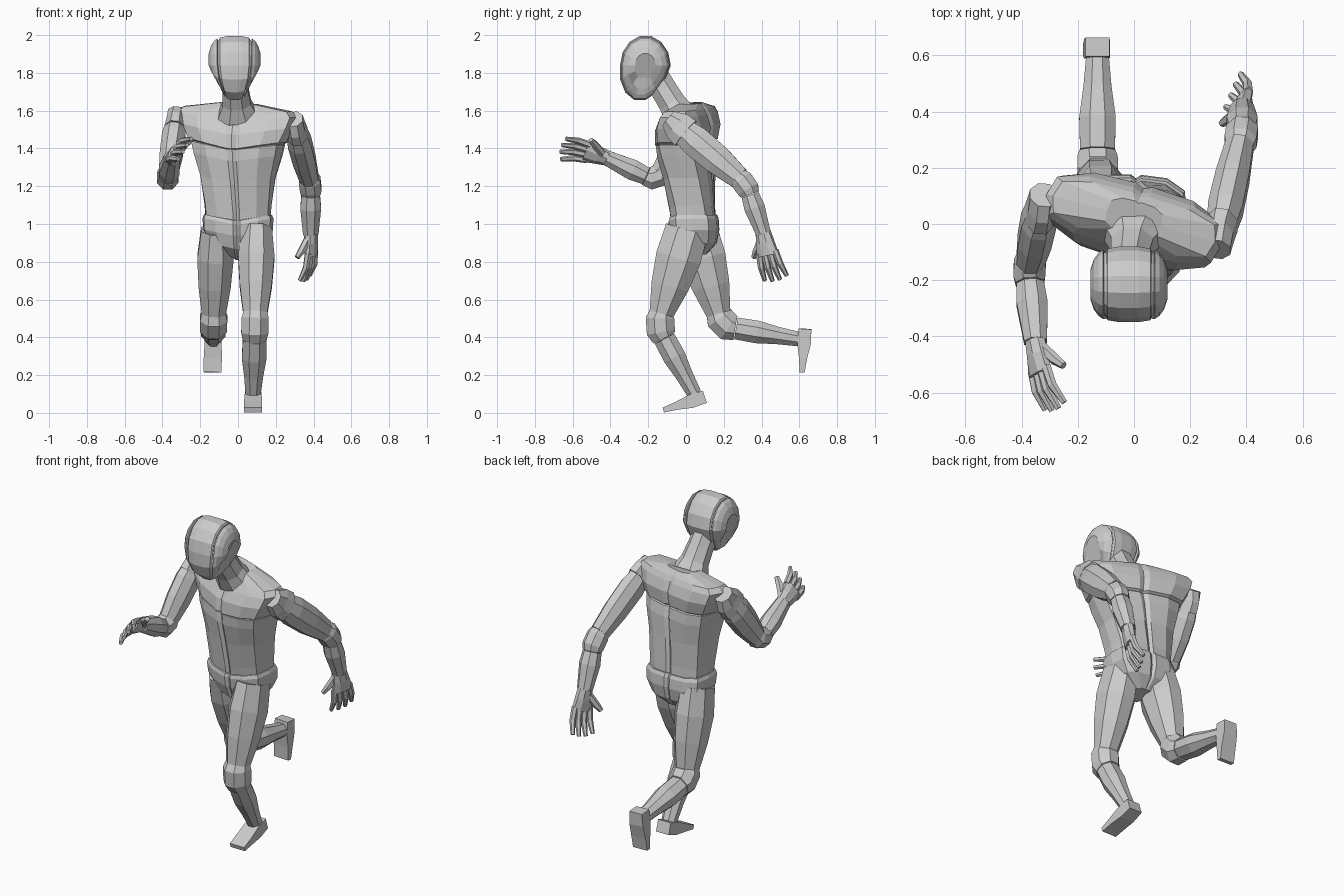
import bpy, bmesh, math
from mathutils import Vector

cube = bpy.data.objects.get("Cube")
if cube:
    bpy.data.objects.remove(cube, do_unlink=True)


def loft(name, rings):
    """Skin a list of equal-length rings and close both ends."""
    bm = bmesh.new()
    loops = [[bm.verts.new(point) for point in ring] for ring in rings]
    count = len(loops[0])
    for low, high in zip(loops, loops[1:]):
        for i in range(count):
            j = (i + 1) % count
            bm.faces.new((low[i], low[j], high[j], high[i]))
    bm.faces.new(loops[0][::-1])
    bm.faces.new(loops[-1])
    bmesh.ops.recalc_face_normals(bm, faces=bm.faces)
    mesh = bpy.data.meshes.new(name)
    bm.to_mesh(mesh)
    bm.free()
    bpy.context.collection.objects.link(bpy.data.objects.new(name, mesh))


def tube(name, points, radii, side=Vector((1, 0, 0)), sides=8):
    """Faceted tube along points; each radius pair is (side, depth)."""
    rings = []
    last = len(points) - 1
    scale = 1 / math.cos(math.pi / sides)
    angles = [(i + 0.5) * math.tau / sides for i in range(sides)]
    for i, (point, (wide, deep)) in enumerate(zip(points, radii)):
        along = (points[min(i + 1, last)] - points[max(i - 1, 0)]).normalized()
        across = (side - along * side.dot(along)).normalized()
        normal = along.cross(across)
        rings.append([point + scale * (across * math.cos(angle) * wide
                                       + normal * math.sin(angle) * deep)
                      for angle in angles])
    loft(name, rings)


def segment(name, start, end, radii, sides=8):
    """Straight tube with its radii spaced evenly."""
    steps = len(radii) - 1
    points = [start.lerp(end, i / steps) for i in range(steps + 1)]
    tube(name, points, radii, sides=sides)


def joint(name, before, centre, after, radius):
    """Bent collar whose ends aim at the neighbouring joints."""
    toward = (before - centre).normalized() * radius
    away = (after - centre).normalized() * radius
    end, middle = (radius * 0.88, radius * 0.88), (radius, radius * 1.05)
    tube(name, [centre + toward, centre + toward * 0.6,
                centre + away * 0.5, centre + away],
         [end, middle, middle, end])


def bent_limb(names, root, hinge, tip, radius, upper, lower):
    """Upper segment, hinge collar and lower segment."""
    up = (root - hinge).normalized() * radius
    down = (tip - hinge).normalized() * radius
    segment(names[0], root, hinge + up * 0.9, upper)
    joint(names[1], root, hinge, tip, radius)
    segment(names[2], hinge + down * 1.05, tip, lower)


# Torso: mirrored cross-section with breastbone and spine grooves
QUARTER = [(1, 0), (0.94, 0.65), (0.6, 0.95), (0.1, 1)]
BACK = QUARTER + [(0, 0.9)] + [(-x, y) for x, y in reversed(QUARTER)]
SECTION = BACK + [(-x, -y) for x, y in BACK[1:-1]]


def torso_part(name, rows, dip=0):
    """Rows are height, half width, half depth; the trunk twists as it rises."""
    rings = []
    for height, wide, deep in rows:
        twist = min(1, max(0.2, (height - 0.95) * 2))
        turn = math.radians(-16) * twist
        lean = 0.1 * abs(height - 1.43)
        ring = []
        for x, y in SECTION:
            sag = dip * max(0, -y) * (1 - abs(x))
            offset = Vector((x * wide, y * deep, 0))
            spun_x = offset.x * math.cos(turn) - offset.y * math.sin(turn)
            spun_y = offset.x * math.sin(turn) + offset.y * math.cos(turn)
            ring.append(Vector((spun_x, spun_y + lean,
                                height - sag - 0.05 * twist * offset.x)))
        rings.append(ring)
    loft(name, rings)


torso_part("pelvis", [(0.84, 0.06, 0.05), (0.9, 0.15, 0.11), (0.97, 0.185, 0.13),
                      (1.03, 0.188, 0.132), (1.05, 0.18, 0.125)], 0.035)
torso_part("abdomen", [(1, 0.17, 0.115), (1.1, 0.178, 0.118), (1.25, 0.2, 0.125),
                       (1.37, 0.235, 0.135), (1.43, 0.25, 0.13), (1.44, 0.24, 0.115)], 0.04)
torso_part("chest_yoke", [(1.43, 0.24, 0.115), (1.445, 0.265, 0.135), (1.52, 0.305, 0.135),
                          (1.58, 0.325, 0.11), (1.61, 0.3, 0.09), (1.64, 0.1, 0.06)], 0.05)

# Neck
segment("neck", Vector((0, -0.03, 1.57)), Vector((-0.02, -0.16, 1.78)),
        [(0.11, 0.085), (0.075, 0.072), (0.068, 0.07), (0.065, 0.07)])

# Head: egg outline narrowing and pushing forward toward the chin
HEAD = Vector((-0.018, -0.215, 1.84))


def head_part(name, offsets, fit):
    """Stack egg outlines across the width, rounding off toward the sides."""
    rings = []
    for offset, scale in zip(offsets, fit):
        scale *= (1 - abs(offset / 0.14) ** 3) ** 0.33
        ring = []
        for i in range(14):
            angle = i * math.tau / 14
            rise = math.sin(angle)
            drop = max(0, -rise)
            ring.append(HEAD + Vector((
                offset * (1 - 0.48 * drop ** 2),
                scale * (0.135 * math.cos(angle) - 0.03 * drop),
                scale * rise * (0.16 + 0.03 * drop))))
        rings.append(ring)
    loft(name, rings)


core = [-0.12, -0.07, 0.07, 0.12]
head_part("head_core", core, [0.95] * 4)
band = [-0.082, -0.076, -0.035, 0.035, 0.076, 0.082]
head_part("face_band", band, [0.95, 1, 1, 1, 1, 0.95])
shell = [0.089, 0.092, 0.108, 0.125, 0.137]
for label, sign in (("left", 1), ("right", -1)):
    head_part(label + "_head_shell", [x * sign for x in shell], [0.95, 1.02, 1.02, 1, 1])


# Hands
def hand(label, wrist, reach, thumbward, curl):
    """Palm, four gently curled fingers and a thumb."""
    reach, thumbward, curl = (v.normalized() for v in (reach, thumbward, curl))

    def digit(name, stations, radii, sides=6):
        points = [wrist + reach * a + thumbward * b + curl * c for a, b, c in stations]
        tube(f"{label}_{name}", points, radii, thumbward, sides)

    digit("palm", [(-0.01, 0, 0), (0.05, 0, 0), (0.12, 0, 0)],
          [(0.038, 0.034), (0.048, 0.032), (0.06, 0.023)], 8)
    slim = [(r, r) for r in (0.016, 0.015, 0.01)]
    for i, finger in enumerate(("little", "ring", "middle", "index")):
        spread = (i - 1.5) * 0.031
        length = 0.145 - 0.4 * abs(spread)
        digit(finger + "_finger", [(0.1, spread, 0), (0.11 + length / 2, spread * 1.2, 0.01),
                                   (0.115 + length, spread * 1.4, 0.045)], slim)
    digit("thumb", [(0.03, 0.025, 0.01), (0.08, 0.07, 0.025), (0.11, 0.1, 0.04)],
          [(r * 1.2, r * 1.2) for r, _ in slim])


# Arms
def arm(label, shoulder, elbow, wrist):
    down = (elbow - shoulder).normalized()
    segment(label + "_shoulder_cap", shoulder - down * 0.04, shoulder + down * 0.08,
            [(0.05, 0.05), (0.05, 0.08), (0.055, 0.085)])
    bent_limb([label + part for part in ("_upper_arm", "_elbow", "_forearm")],
              shoulder, elbow, wrist, 0.057,
              [(0.045, 0.06), (0.062, 0.082), (0.06, 0.078), (0.05, 0.058)],
              [(0.049, 0.047), (0.055, 0.055), (0.048, 0.047), (0.041, 0.04)])


left_wrist = Vector((0.385, 0.41, 0.95))
right_wrist = Vector((-0.35, -0.42, 1.35))
arm("left", Vector((0.3, -0.06, 1.53)), Vector((0.385, 0.32, 1.21)), left_wrist)
arm("right", Vector((-0.325, 0.08, 1.56)), Vector((-0.375, -0.16, 1.23)), right_wrist)
hand("left", left_wrist, Vector((0.01, 0.05, -0.25)),
     Vector((-0.4, -0.9, -0.2)), Vector((-0.9, 0.4, 0)))
hand("right", right_wrist, Vector((0.03, -0.23, 0.07)),
     Vector((0.5, 0.2, 0.8)), Vector((0.85, 0, -0.5)))


# Legs and feet
def leg(label, hip, knee, ankle, heel, toe):
    bent_limb([label + part for part in ("_thigh", "_knee", "_shin")],
              hip, knee, ankle, 0.072,
              [(0.08, 0.115), (0.096, 0.12), (0.085, 0.1), (0.063, 0.064)],
              [(0.062, 0.058), (0.065, 0.06), (0.05, 0.046), (0.04, 0.038)])
    segment(label + "_foot", heel, toe,
            [(0.042, 0.034), (0.045, 0.036), (0.048, 0.022), (0.047, 0.013)], 4)


leg("left", Vector((0.1, 0.005, 0.97)), Vector((0.09, -0.15, 0.46)),
    Vector((0.08, 0.045, 0.1)), Vector((0.08, 0.1, 0.085)), Vector((0.08, -0.12, 0.015)))
leg("right", Vector((-0.115, 0.05, 0.97)), Vector((-0.13, 0.19, 0.46)),
    Vector((-0.13, 0.6, 0.39)), Vector((-0.13, 0.63, 0.445)), Vector((-0.135, 0.615, 0.215)))
